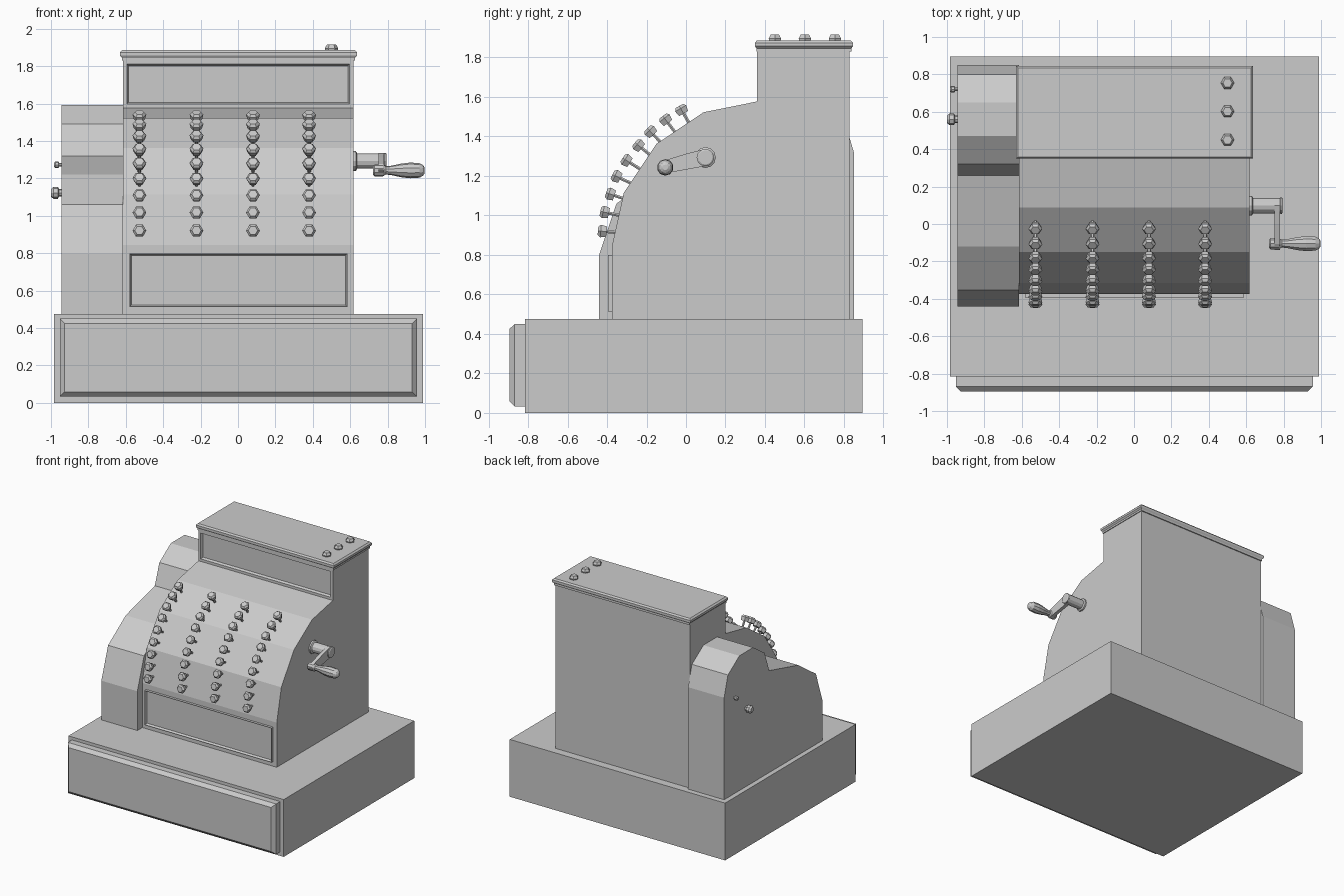
import bpy, bmesh
from math import pi, cos, sin, radians
from mathutils import Matrix, Vector

if "Cube" in bpy.data.objects:
    bpy.data.objects.remove(bpy.data.objects["Cube"])


def finish(bm, name):
    bmesh.ops.recalc_face_normals(bm, faces=bm.faces)
    me = bpy.data.meshes.new(name)
    bm.to_mesh(me)
    bm.free()
    ob = bpy.data.objects.new(name, me)
    bpy.context.collection.objects.link(ob)
    return ob


def extrude_x(bm, pts, x0, x1):
    """Closed (y, z) profile extruded along x."""
    a = [bm.verts.new((x0, y, z)) for y, z in pts]
    b = [bm.verts.new((x1, y, z)) for y, z in pts]
    bm.faces.new(a)
    bm.faces.new(b[::-1])
    n = len(pts)
    return [bm.faces.new((a[i], a[(i + 1) % n], b[(i + 1) % n], b[i])) for i in range(n)]


def lathe(bm, prof, mat, n):
    """Turned (radius, height) profile around local z, capped at both ends."""
    rings = [[bm.verts.new(mat @ Vector((r * cos(2 * pi * k / n), r * sin(2 * pi * k / n), h)))
              for k in range(n)] for r, h in prof]
    for p, q in zip(rings, rings[1:]):
        for k in range(n):
            bm.faces.new((p[k], p[(k + 1) % n], q[(k + 1) % n], q[k]))
    bm.faces.new(rings[0][::-1])
    bm.faces.new(rings[-1])


def along_x(x, y, z, sign=1):
    return Matrix.Translation((x, y, z)) @ Matrix.Rotation(sign * pi / 2, 4, 'Y')


def box(bm, x0, x1, y0, y1, z0, z1):
    return extrude_x(bm, [(y0, z0), (y0, z1), (y1, z1), (y1, z0)], x0, x1)


def recess(bm, face, border, depth):
    """Flat border, then a sloped step inwards."""
    bmesh.ops.recalc_face_normals(bm, faces=bm.faces)
    if border:
        bmesh.ops.inset_region(bm, faces=[face], thickness=border)
    bmesh.ops.inset_region(bm, faces=[face], thickness=0.012, depth=depth)


def rect_loft(name, rings):
    """Stack of z-aligned rectangles (x half, y half, z) about the cap centre."""
    bm = bmesh.new()
    loops = [[bm.verts.new((0.0025 + sx * hx, 0.597 + sy * hy, z))
              for sx, sy in ((-1, -1), (1, -1), (1, 1), (-1, 1))] for hx, hy, z in rings]
    for p, q in zip(loops, loops[1:]):
        for k in range(4):
            bm.faces.new((p[k], p[(k + 1) % 4], q[(k + 1) % 4], q[k]))
    bm.faces.new(loops[0][::-1])
    bm.faces.new(loops[-1])
    return finish(bm, name)


# Base and drawer front with chamfered border
bm = bmesh.new()
box(bm, -0.985, 0.99, -0.815, 0.895, 0, 0.475)
finish(bm, "base")
bm = bmesh.new()
front = box(bm, -0.953, 0.957, -0.868, -0.815, 0.033, 0.45)[0]
bmesh.ops.recalc_face_normals(bm, faces=bm.faces)
bmesh.ops.inset_region(bm, faces=[front], thickness=0.037, depth=0.027)
finish(bm, "drawer_front")

# Main body with curved keyboard front and display tower
X0, X1 = -0.615, 0.618
curve = [(-0.375, 0.845), (-0.315, 1.115), (-0.15, 1.362), (0.088, 1.522)]
bm = bmesh.new()
faces = extrude_x(bm, [(-0.375, 0.475)] + curve + [(0.36, 1.577), (0.36, 1.832),
                                                   (0.828, 1.832), (0.828, 0.475)], X0, X1)
recess(bm, faces[5], 0.03, -0.02)
finish(bm, "body")

# Tower cap
rect_loft("cap_lower", [(0.622, 0.24, 1.83), (0.622, 0.24, 1.85)])
rect_loft("cap_upper", [(0.622, 0.24, 1.845), (0.634, 0.248, 1.857),
                        (0.634, 0.248, 1.874), (0.622, 0.238, 1.886)])

# Framed panel under the keyboard
bm = bmesh.new()
front = box(bm, -0.58, 0.585, -0.396, -0.37, 0.513, 0.8)[0]
recess(bm, front, 0.004, -0.018)
finish(bm, "lower_panel")

# Four raised key banks with grooves between
step = (X1 - X0) / 4
for i in range(4):
    bm = bmesh.new()
    xa, xb = X0 + i * step, X0 + (i + 1) * step
    rows = [(bm.verts.new((xa, y, z)), bm.verts.new((xb, y, z))) for y, z in curve]
    strip = [bm.faces.new((p[0], p[1], q[1], q[0])) for p, q in zip(rows, rows[1:])]
    bmesh.ops.inset_region(bm, faces=strip, thickness=0.016, depth=0.014, use_boundary=True)
    finish(bm, f"key_bank_{i + 1}")

# Hexagonal keys on stems
key_pos = [(-0.424, 0.92), (-0.412, 1.016), (-0.383, 1.108), (-0.352, 1.198), (-0.302, 1.279),
           (-0.241, 1.355), (-0.18, 1.425), (-0.104, 1.486), (-0.023, 1.535)]
for c, x in enumerate((-0.527, -0.222, 0.08, 0.38)):
    bm = bmesh.new()
    for i, (y, z) in enumerate(key_pos):
        tilt = radians(5 + 55 * i / 8)
        m = Matrix.Translation((x, y, z)) @ Matrix.Rotation(pi / 2 - tilt, 4, 'X')
        lathe(bm, [(0.03, -0.022), (0.037, 0.008), (0.025, 0.022)], m, 6)
        lathe(bm, [(0.009, -0.095), (0.009, -0.02)], m, 6)
    finish(bm, f"keys_column_{c + 1}")

# Buttons on the cap
bm = bmesh.new()
for y in (0.45, 0.602, 0.754):
    lathe(bm, [(0.033, 1.884), (0.036, 1.895), (0.025, 1.915)],
          Matrix.Translation((0.5, y, 0)), 6)
finish(bm, "cap_buttons")

# Left side case with two humps
bm = bmesh.new()
extrude_x(bm, [(-0.44, 0.475), (-0.44, 0.8), (-0.352, 1.06), (-0.12, 1.22), (0.26, 1.32),
               (0.32, 1.49), (0.47, 1.592), (0.65, 1.592), (0.80, 1.49), (0.85, 1.32),
               (0.85, 0.475)], -0.945, X0)
finish(bm, "side_case")

# Knob and lock on the left
bm = bmesh.new()
lathe(bm, [(0.02, -0.01), (0.02, 0.012), (0.032, 0.018), (0.032, 0.042), (0.02, 0.055)],
      along_x(-0.945, 0.56, 1.123, -1), 8)
finish(bm, "side_knob")
bm = bmesh.new()
lathe(bm, [(0.01, -0.01), (0.01, 0.012), (0.018, 0.014), (0.018, 0.032), (0.01, 0.038)],
      along_x(-0.945, 0.72, 1.273, -1), 8)
finish(bm, "side_lock")

# Crank: hub, arm and turned handle
bm = bmesh.new()
lathe(bm, [(0.053, -0.005), (0.053, 0.015), (0.041, 0.022), (0.041, 0.165), (0.044, 0.168),
           (0.044, 0.175), (0.036, 0.18)], along_x(0.615, 0.098, 1.293), 12)
finish(bm, "crank_hub")
bm = bmesh.new()
extrude_x(bm, [(0.10, 1.337), (0.0, 1.312), (-0.11, 1.278), (-0.14, 1.243), (-0.11, 1.212),
               (0.0, 1.232), (0.10, 1.25), (0.138, 1.293)], 0.75, 0.78)
finish(bm, "crank_arm")
bm = bmesh.new()
lathe(bm, [(0.022, 0.722), (0.032, 0.73), (0.032, 0.775), (0.022, 0.79), (0.025, 0.82),
           (0.036, 0.87), (0.042, 0.92), (0.039, 0.97), (0.028, 0.99), (0.014, 0.998)],
      along_x(0, -0.105, 1.243), 10)
finish(bm, "crank_handle")
